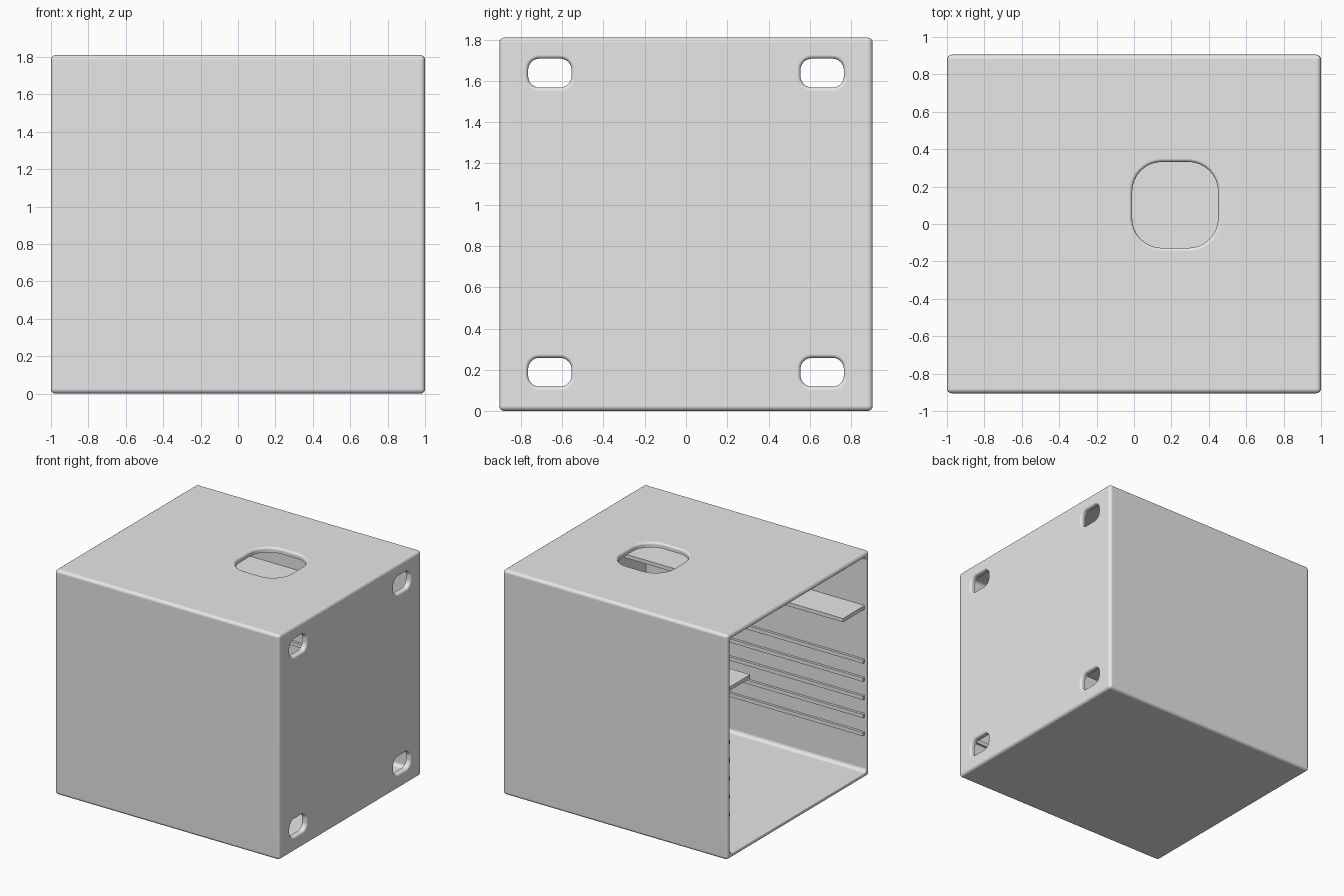
import bpy, bmesh, math
from mathutils import Vector

if "Cube" in bpy.data.objects:
    bpy.data.objects.remove(bpy.data.objects["Cube"])

HALF_X, HALF_Y, HEIGHT, WALL = 1.0, 0.905, 1.81, 0.04
X, Y, Z = Vector((1, 0, 0)), Vector((0, 1, 0)), Vector((0, 0, 1))

grey = bpy.data.materials.new("light_grey")
grey.use_nodes = True
grey.diffuse_color = (0.8, 0.8, 0.8, 1)
grey.node_tree.nodes["Principled BSDF"].inputs["Base Color"].default_value = (0.8, 0.8, 0.8, 1)


def finish(bm, name):
    bmesh.ops.recalc_face_normals(bm, faces=bm.faces)
    mesh = bpy.data.meshes.new(name)
    bm.to_mesh(mesh)
    bm.free()
    mesh.materials.append(grey)
    obj = bpy.data.objects.new(name, mesh)
    bpy.context.collection.objects.link(obj)
    return obj


def box(name, lo, hi, bevel=0):
    bm = bmesh.new()
    bmesh.ops.create_cube(bm, size=1)
    for v in bm.verts:
        v.co = Vector([a + (b - a) * (c + 0.5) for a, b, c in zip(lo, hi, v.co)])
    if bevel:
        bmesh.ops.bevel(bm, geom=bm.edges[:], offset=bevel, segments=4,
                        profile=0.5, affect='EDGES', clamp_overlap=True)
    return finish(bm, name)


def cutter(centre, u, v, n, width, height, radius, depth, flare):
    """Rounded-rectangle prism that flares out where it meets the outer face."""
    steps = [(-depth, 0)]
    for i in range(6):
        t = math.pi / 2 * i / 5
        steps.append((flare * (math.sin(t) - 1), flare * (1 - math.cos(t))))
    steps.append((0.1, flare))
    bm = bmesh.new()
    rings = []
    for along, grow in steps:
        ring = []
        for k in range(4):
            sx = 1 if k in (0, 3) else -1
            sy = 1 if k < 2 else -1
            for j in range(9):
                a = math.pi / 2 * (k + j / 8)
                p = sx * (width / 2 - radius) + (radius + grow) * math.cos(a)
                q = sy * (height / 2 - radius) + (radius + grow) * math.sin(a)
                ring.append(bm.verts.new(centre + u * p + v * q + n * along))
        rings.append(ring)
    for low, high in zip(rings, rings[1:]):
        for i in range(len(low)):
            j = (i + 1) % len(low)
            bm.faces.new((low[i], low[j], high[j], high[i]))
    bm.faces.new(rings[0])
    bm.faces.new(rings[-1])
    obj = finish(bm, "cutter")
    obj.hide_render = True
    return obj


def cut(target, tool):
    mod = target.modifiers.new("cut", 'BOOLEAN')
    mod.operation = 'DIFFERENCE'
    mod.solver = 'EXACT'
    mod.object = tool
    bpy.context.view_layer.objects.active = target
    bpy.ops.object.modifier_apply(modifier=mod.name)
    bpy.data.objects.remove(tool)


# Rounded outer shell, hollowed from its open side
shell = box("shell", (-HALF_X, -HALF_Y, 0), (HALF_X, HALF_Y, HEIGHT), 0.025)
mid = HEIGHT / 2
cut(shell, cutter(Vector((-HALF_X, 0, mid)), Y, Z, -X, 2 * (HALF_Y - WALL),
                  HEIGHT - 2 * WALL, 0.03, 2 * HALF_X - WALL, 0.01))

# Four slots in the closed end
for y in (-0.66, 0.66):
    for z in (0.188, HEIGHT - 0.172):
        cut(shell, cutter(Vector((HALF_X, y, z)), Y, Z, X, 0.21, 0.14, 0.055, 0.1, 0.018))

# Large rounded opening in the top
cut(shell, cutter(Vector((0.22, 0.102, HEIGHT)), X, Y, Z, 0.46, 0.46, 0.16, 0.1, 0.018))

for o in bpy.context.selected_objects:
    o.select_set(False)
shell.select_set(True)
bpy.context.view_layer.objects.active = shell
bpy.ops.object.shade_smooth_by_angle(angle=math.radians(35))
normals = shell.modifiers.new("even_normals", 'WEIGHTED_NORMAL')
normals.keep_sharp = True

# Shelf ledges and guide rails on both inner side walls
inner = HALF_Y - WALL
for side, sign in (("front", -1), ("back", 1)):
    def wall_strip(name, z, reach, thick):
        y0, y1 = sorted((sign * (inner + 0.01), sign * (inner - reach)))
        box(name, (-0.985, y0, z - thick / 2), (HALF_X - WALL + 0.01, y1, z + thick / 2))

    wall_strip(side + "_shelf_ledge", 1.36, 0.275, 0.03)
    for i in range(5):
        wall_strip(f"{side}_guide_rail_{i + 1}", 0.345 + 0.146 * i, 0.02, 0.03)
